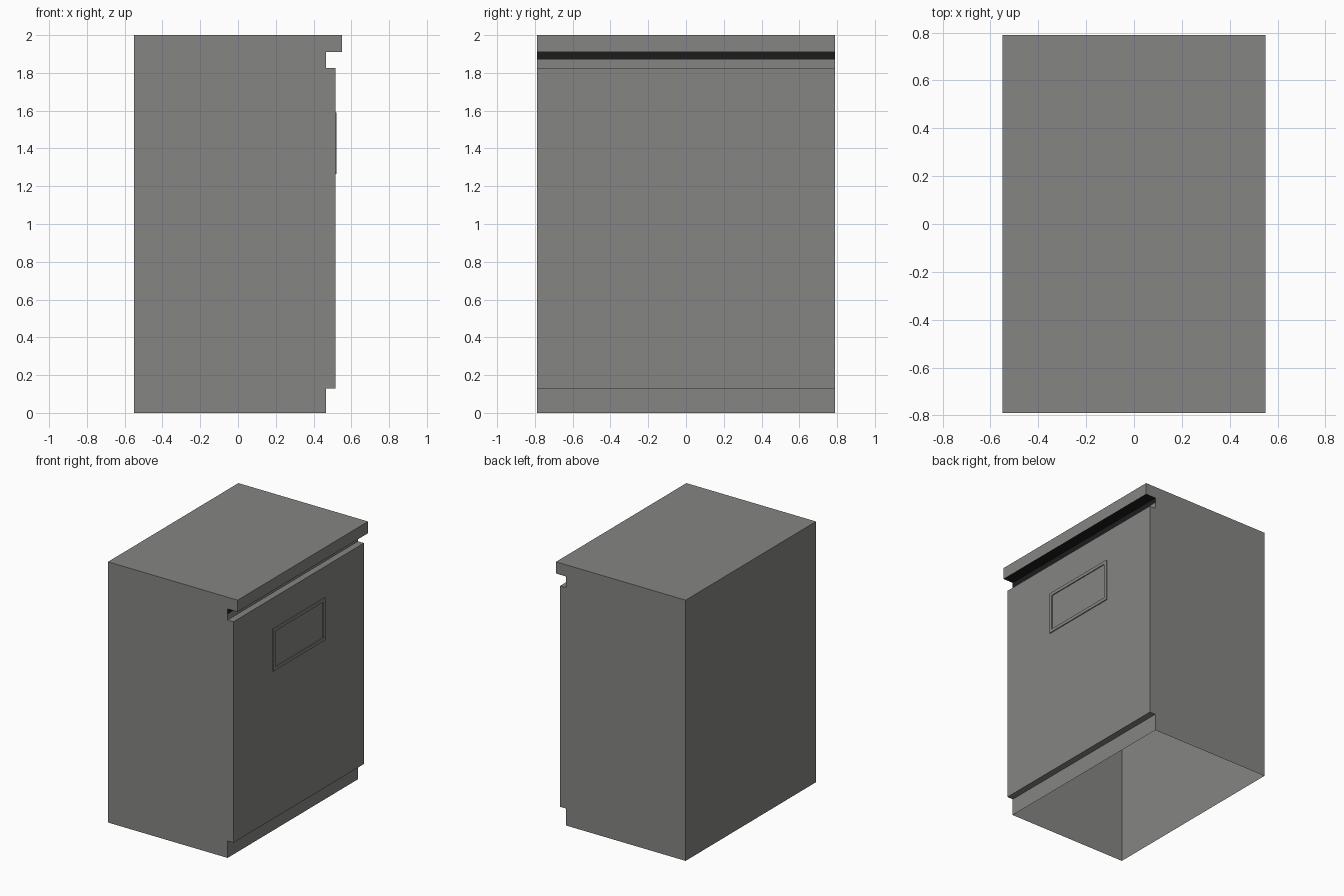
import bpy, bmesh

if "Cube" in bpy.data.objects:
    bpy.data.objects.remove(bpy.data.objects["Cube"])


def material(name, rgb):
    m = bpy.data.materials.new(name)
    m.diffuse_color = (*rgb, 1.0)
    m.use_nodes = True
    m.node_tree.nodes["Principled BSDF"].inputs["Base Color"].default_value = m.diffuse_color
    return m


GREY = material("mid_grey", (0.235, 0.235, 0.23))
BLACK = material("shadow_black", (0.012, 0.012, 0.012))


def finish(bm, name, mats):
    mesh = bpy.data.meshes.new(name)
    bm.to_mesh(mesh)
    bm.free()
    for m in mats:
        mesh.materials.append(m)
    obj = bpy.data.objects.new(name, mesh)
    bpy.context.collection.objects.link(obj)
    return obj


# Cabinet body: side profile (x, z) extruded along y, open underneath
HALF = 0.79
profile = [(-0.55, 0), (0.465, 0), (0.465, 0.13), (0.515, 0.13),
           (0.515, 1.825), (0.465, 1.825), (0.465, 1.87), (0.465, 1.91),
           (0.55, 1.91), (0.55, 2.0), (-0.55, 2.0)]
bm = bmesh.new()
near = [bm.verts.new((x, -HALF, z)) for x, z in profile]
far = [bm.verts.new((x, HALF, z)) for x, z in profile]
bm.faces.new(near)
bm.faces.new(far[::-1])
n = len(profile)
for i in range(n):
    j = (i + 1) % n
    f = bm.faces.new((near[i], far[i], far[j], near[j]))
    # black upper part of the finger groove and underside of the top lip
    f.material_index = 1 if i in (6, 7) else 0
bmesh.ops.recalc_face_normals(bm, faces=bm.faces[:])
floor = [f for f in bm.faces if all(v.co.z < 0.001 for v in f.verts)]
bmesh.ops.delete(bm, geom=floor, context='FACES_ONLY')
finish(bm, "cabinet_body", [GREY, BLACK])

# Thin raised frame on the door: outer and inner rectangle joined as a ring
X0, X1, BORDER = 0.515, 0.522, 0.025


def rectangle(bm, x, inset):
    y = 0.315 - inset
    lo, hi = 1.265 + inset, 1.59 - inset
    return [bm.verts.new((x, a, b)) for a, b in
            ((-y, lo), (y, lo), (y, hi), (-y, hi))]


bm = bmesh.new()
loops = [rectangle(bm, X0, 0), rectangle(bm, X1, 0),
         rectangle(bm, X1, BORDER), rectangle(bm, X0, BORDER)]
for a, b in zip(loops, loops[1:]):
    for i in range(4):
        j = (i + 1) % 4
        bm.faces.new((a[i], a[j], b[j], b[i]))
finish(bm, "door_frame", [GREY])
